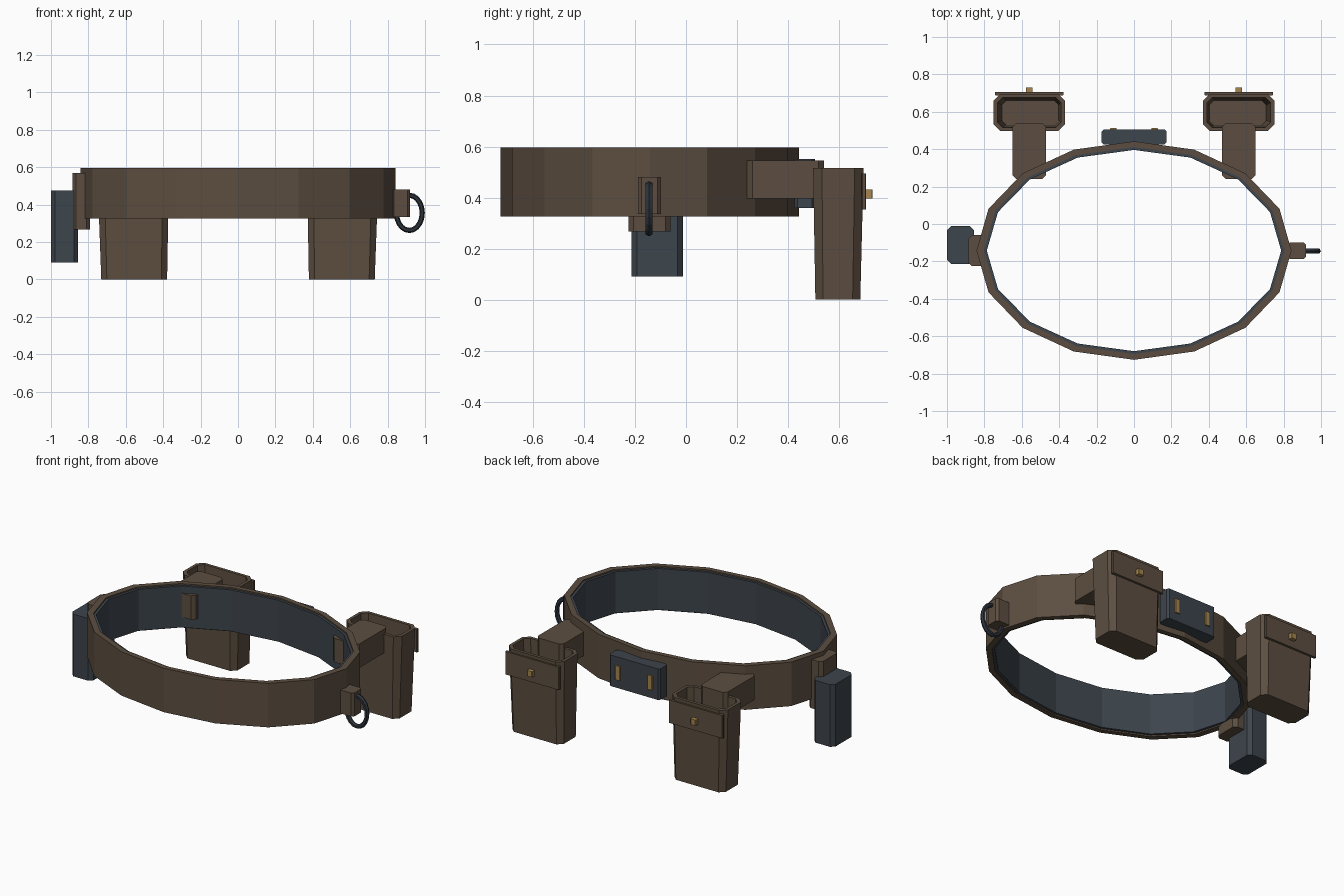
import bpy, bmesh, math

if "Cube" in bpy.data.objects:
    bpy.data.objects.remove(bpy.data.objects["Cube"])


def material(name, col):
    m = bpy.data.materials.new(name)
    m.diffuse_color = (*col, 1)
    m.use_nodes = True
    m.node_tree.nodes["Principled BSDF"].inputs["Base Color"].default_value = m.diffuse_color
    return m


LEATHER = material("brown leather", (0.108, 0.076, 0.052))
SLATE = material("slate blue", (0.046, 0.058, 0.072))
STEEL = material("dark steel", (0.026, 0.034, 0.045))
BRASS = material("brass", (0.38, 0.24, 0.075))


def loft(name, rings, mat, wrap=False):
    """Skin a stack of equal-sized point rings; cap the ends or wrap round."""
    bm = bmesh.new()
    loops = [[bm.verts.new(p) for p in r] for r in rings]
    n = len(loops[0])
    pairs = list(zip(loops, loops[1:]))
    if wrap:
        pairs.append((loops[-1], loops[0]))
    else:
        bm.faces.new(loops[0])
        bm.faces.new(loops[-1])
    for a, b in pairs:
        for i in range(n):
            j = (i + 1) % n
            bm.faces.new((a[i], a[j], b[j], b[i]))
    bmesh.ops.recalc_face_normals(bm, faces=bm.faces)
    me = bpy.data.meshes.new(name)
    bm.to_mesh(me)
    bm.free()
    me.materials.append(mat)
    ob = bpy.data.objects.new(name, me)
    bpy.context.collection.objects.link(ob)
    return ob


def ellipse(rx, ry, z, n=16, cy=-0.142):
    return [(rx * math.cos(2 * math.pi * i / n),
             cy + ry * math.sin(2 * math.pi * i / n), z) for i in range(n)]


def octagon(cx, cy, hx, hy, z, c):
    """Rectangle with cut corners."""
    pts = [(hx, hy - c), (hx - c, hy), (c - hx, hy), (-hx, hy - c),
           (-hx, c - hy), (c - hx, -hy), (hx - c, -hy), (hx, c - hy)]
    return [(cx + x, cy + y, z) for x, y in pts]


def block(name, x0, x1, y0, y1, z0, z1, mat, c=0.003):
    a = ((x0 + x1) / 2, (y0 + y1) / 2, (x1 - x0) / 2, (y1 - y0) / 2)
    return loft(name, [octagon(*a, z0, c), octagon(*a, z1, c)], mat)


def band(name, outer, inner, z0, z1, mat):
    return loft(name, [ellipse(*outer, z0), ellipse(*outer, z1),
                       ellipse(*inner, z1), ellipse(*inner, z0)], mat, wrap=True)


# Belt and its lining
band("belt", (0.842, 0.584), (0.803, 0.553), 0.325, 0.597, LEATHER)
band("belt_lining", (0.806, 0.556), (0.787, 0.538), 0.333, 0.589, SLATE)

# Two open pouches hung on arms at the back
for side, s in (("left", -1), ("right", 1)):
    cx = 0.56 * s
    loft("pouch_" + side, [
        octagon(0.555 * s, 0.595, 0.176, 0.088, 0.0, 0.03),
        octagon(cx, 0.597, 0.19, 0.099, 0.515, 0.035),
        octagon(cx, 0.597, 0.171, 0.08, 0.515, 0.029),
        octagon(0.555 * s, 0.595, 0.152, 0.066, 0.03, 0.024)], LEATHER)
    block("pouch_arm_" + side, cx - 0.09, cx + 0.09, 0.24, 0.54, 0.397, 0.545, LEATHER, 0.02)
    block("pouch_flap_" + side, cx - 0.184, cx + 0.184, 0.688, 0.706, 0.353, 0.495, LEATHER)
    block("pouch_stud_" + side, cx - 0.018, cx + 0.018, 0.70, 0.731, 0.397, 0.432, BRASS)

# Rear buckle with two brass plates
block("buckle", -0.173, 0.175, 0.425, 0.506, 0.36, 0.552, SLATE, 0.012)
for s in (-1, 1):
    block("buckle_plate", 0.11 * s - 0.017, 0.11 * s + 0.017, 0.50, 0.514, 0.412, 0.50, BRASS)

# Holster case on the left
block("case_mount", -0.886, -0.79, -0.225, -0.06, 0.268, 0.57, LEATHER, 0.02)
block("case", -1.0, -0.855, -0.214, -0.012, 0.09, 0.475, SLATE, 0.022)

# Ring and its clip on the right
block("ring_clip", 0.82, 0.92, -0.188, -0.098, 0.335, 0.48, LEATHER, 0.014)
N, M = 20, 6
rings = []
for i in range(N):
    a = 2 * math.pi * i / N
    ring = []
    for k in range(M):
        b = 2 * math.pi * k / M
        d = 0.014 * math.cos(b)
        ring.append((0.916 + (0.069 + d) * math.cos(a),
                     -0.145 + 0.015 * math.sin(b),
                     0.356 + (0.094 + d) * math.sin(a)))
    rings.append(ring)
loft("hanging_ring", rings, STEEL, wrap=True)
